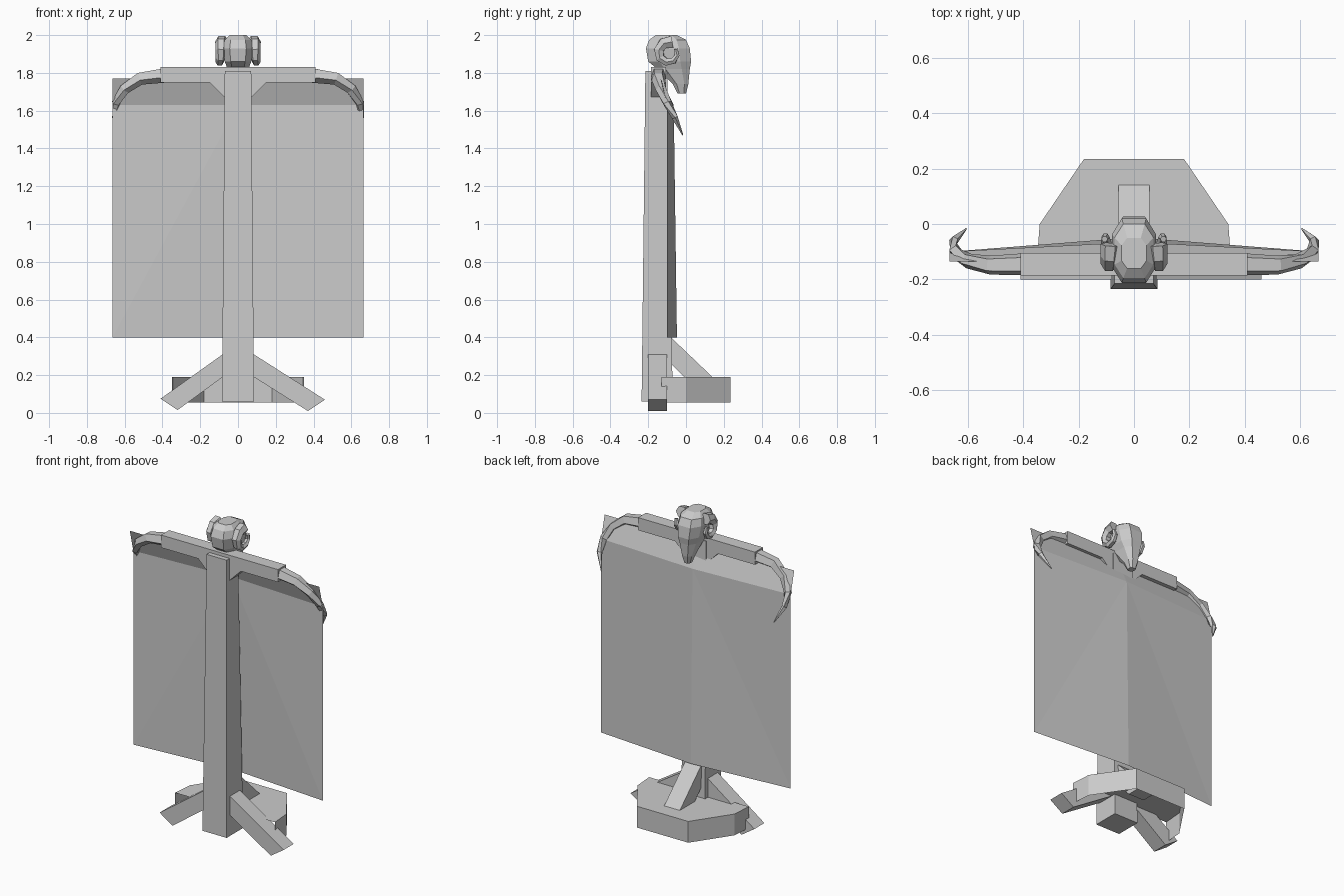
import bpy, bmesh, math
from mathutils import Vector

cube = bpy.data.objects.get("Cube")
if cube:
    bpy.data.objects.remove(cube, do_unlink=True)

grey = bpy.data.materials.new("plain grey")
grey.use_nodes = True
colour = (0.6, 0.6, 0.6, 1)
grey.diffuse_color = colour
grey.node_tree.nodes["Principled BSDF"].inputs["Base Color"].default_value = colour


def finish(bm, name, solid=True):
    if solid:
        bmesh.ops.recalc_face_normals(bm, faces=bm.faces)
    mesh = bpy.data.meshes.new(name)
    bm.to_mesh(mesh)
    bm.free()
    mesh.materials.append(grey)
    obj = bpy.data.objects.new(name, mesh)
    bpy.context.collection.objects.link(obj)
    return obj


def loft(name, rings, caps=(True, True)):
    """Skin a list of equal-sized closed rings."""
    bm = bmesh.new()
    rows = [[bm.verts.new(p) for p in ring] for ring in rings]
    n = len(rows[0])
    for a, b in zip(rows, rows[1:]):
        for i in range(n):
            j = (i + 1) % n
            bm.faces.new((a[i], a[j], b[j], b[i]))
    for row, cap in zip((rows[0], rows[-1]), caps):
        if cap:
            bm.faces.new(row)
    return finish(bm, name)


def rect(x, y0, y1, z):
    return [(-x, y0, z), (x, y0, z), (x, y1, z), (-x, y1, z)]


def slab(name, profile, y0, y1):
    """Extrude an xz profile along y."""
    return loft(name, [[(x, y, z) for x, z in profile] for y in (y0, y1)])


def tube(name, path, radii, sides, turn=0.0):
    pts = [Vector(p) for p in path]
    rings = []
    for i, p in enumerate(pts):
        t = (pts[min(i + 1, len(pts) - 1)] - pts[max(i - 1, 0)]).normalized()
        u = t.cross(Vector((0, 0, 1)) if abs(t.z) < 0.95 else Vector((0, 1, 0)))
        if i and u.dot(last) < 0:
            u = -u
        u.normalize()
        last = u
        v = t.cross(u)
        if i and v.dot(last_v) < 0:
            v = -v
        last_v = v
        angles = [turn + math.tau * k / sides for k in range(sides)]
        rings.append([p + radii[i] * (math.cos(a) * u + math.sin(a) * v) for a in angles])
    return loft(name, rings)


# Post, tapering towards the top
loft("post", [rect(0.085, -0.235, -0.07, 0.06), rect(0.07, -0.215, -0.1, 1.81)])

# Crossbar with a gusset under the middle
half = [(0.41, 1.83), (0.41, 1.75), (0.15, 1.75), (0.07, 1.67)]
slab("crossbar", half + [(-x, z) for x, z in reversed(half)], -0.185, -0.105)

# Banner: thin sheet folded along the middle and near the top
bm = bmesh.new()
rows = []
for z, y_mid, y_side in ((0.4, -0.048, -0.1), (1.63, -0.065, -0.1), (1.77, -0.135, -0.135)):
    rows.append([bm.verts.new(p) for p in ((-0.665, y_side, z), (0, y_mid, z), (0.665, y_side, z))])
(a, b, c), (d, e, f), (g, h, i) = rows
for face in ((a, b, e), (a, e, d), (b, c, e), (c, f, e), (d, e, h, g), (e, f, i, h)):
    bm.faces.new(face)
finish(bm, "banner", solid=False)

# Base, hollow underneath and open towards the post
base_half = [(0.35, -0.13), (0.34, 0.0), (0.18, 0.235)]
outline = base_half + [(-x, y) for x, y in reversed(base_half)]
bm = bmesh.new()
low, top = [[bm.verts.new((x, y, z)) for x, y in outline] for z in (0.055, 0.19)]
for k in range(len(outline) - 1):
    bm.faces.new((low[k], low[k + 1], top[k + 1], top[k]))
bm.faces.new(top)
finish(bm, "base")

# Front legs and rear brace
leg = [(0.06, 0.325), (0.46, 0.07), (0.37, 0.01), (0.06, 0.205)]
slab("left_leg", leg, -0.2, -0.1)
leg_right = [(-0.06, 0.325), (-0.41, 0.075), (-0.32, 0.015), (-0.06, 0.205)]
slab("right_leg", leg_right, -0.2, -0.1)
brace = [(-0.08, 0.4), (0.14, 0.19), (0.14, 0.16), (0.02, 0.16), (-0.08, 0.26)]
loft("rear_brace", [[(x, y, z) for y, z in brace] for x in (-0.055, 0.055)])

# Skull: stacked octagonal sections, muzzle pointing down at the back
sections = [(1.69, -0.045, 0.0, 0.02), (1.74, -0.07, 0.012, 0.035), (1.82, -0.15, 0.02, 0.055),
            (1.86, -0.2, 0.027, 0.07), (1.93, -0.212, 0.02, 0.08), (1.975, -0.195, 0.0, 0.07),
            (2.0, -0.16, -0.05, 0.045)]
rings = []
for z, y0, y1, w in sections:
    m, r = (y0 + y1) / 2, (y1 - y0) / 2
    quarter = [(w, 0.5), (0.55 * w, 1)]
    right = [(w, -0.5), (w, 0.5), (0.55 * w, 1), (-0.55 * w, 1)]
    rings.append([(x, m + s * r, z) for x, s in right] + [(-x, m - s * r, z) for x, s in right])
loft("skull", rings)

for side, label in ((1, "left"), (-1, "right")):
    # Long horn at the end of the crossbar
    path = [(0.39, -0.145, 1.79), (0.52, -0.148, 1.772), (0.6, -0.132, 1.715),
            (0.645, -0.1, 1.64), (0.65, -0.06, 1.565), (0.605, -0.017, 1.47)]
    tube(label + "_bar_horn", [(side * x, y, z) for x, y, z in path],
         [0.042, 0.036, 0.029, 0.024, 0.017, 0.003], 5, math.pi / 2)
    # Curled horn at the side of the skull
    curl, radii = [], []
    for k in range(8):
        angle = math.radians(75 + 45 * k)
        reach = 0.062 - 0.003 * k
        curl.append((side * (0.085 + 0.003 * k), -0.09 + reach * math.cos(angle),
                     1.905 + reach * math.sin(angle)))
        radii.append(0.036 - 0.0035 * k)
    tube(label + "_curled_horn", curl, radii, 6)
